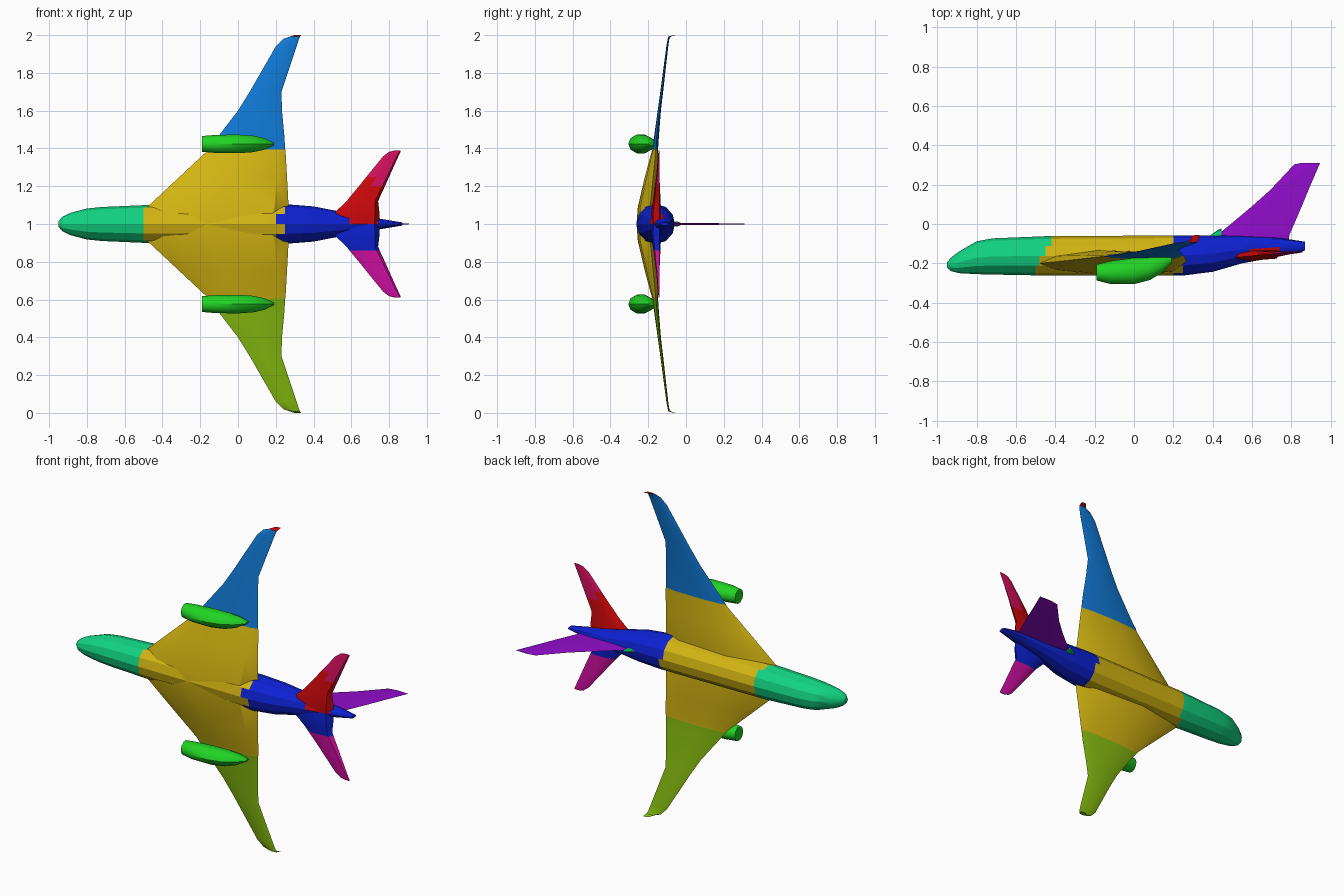
import bpy, bmesh, math


def lin(c):
    return c / 12.92 if c <= 0.04045 else ((c + 0.055) / 1.055) ** 2.4


PALETTE = {
    "teal": (0.07, 0.83, 0.51), "yellow": (0.83, 0.71, 0.07),
    "blue": (0.05, 0.13, 0.83), "sky_blue": (0.06, 0.47, 0.83),
    "olive": (0.53, 0.74, 0.06), "green": (0.13, 0.83, 0.14),
    "red": (0.80, 0.03, 0.04), "crimson": (0.82, 0.06, 0.36),
    "magenta": (0.83, 0.06, 0.64), "purple": (0.57, 0.05, 0.80),
}
MATS = {}
for key, rgb in PALETTE.items():
    MATS[key] = bpy.data.materials.new(key)
    MATS[key].diffuse_color = (*[lin(c) for c in rgb], 1)


def loft(name, rings, rule, names, caps=(True, True), angle=25):
    """Skin a list of equal-sized rings; rule(face centre) gives the colour name."""
    bm = bmesh.new()
    vs = [[bm.verts.new(p) for p in r] for r in rings]
    n = len(rings[0])
    for a, b in zip(vs, vs[1:]):
        for i in range(n):
            j = (i + 1) % n
            bm.faces.new((a[i], a[j], b[j], b[i]))
    if caps[0]:
        bm.faces.new(vs[0])
    if caps[1]:
        bm.faces.new(vs[-1])
    bmesh.ops.recalc_face_normals(bm, faces=bm.faces)
    for f in bm.faces:
        f.material_index = names.index(rule(f.calc_center_median()))
    me = bpy.data.meshes.new(name)
    bm.to_mesh(me)
    bm.free()
    for k in names:
        me.materials.append(MATS[k])
    ob = bpy.data.objects.new(name, me)
    bpy.context.collection.objects.link(ob)
    bpy.ops.object.select_all(action='DESELECT')
    ob.select_set(True)
    bpy.context.view_layer.objects.active = ob
    bpy.ops.object.shade_smooth_by_angle(angle=math.radians(angle))
    return ob


def lerp_table(rows, t):
    for a, b in zip(rows, rows[1:]):
        if t <= b[0]:
            k = (t - a[0]) / (b[0] - a[0])
            return [p + (q - p) * k for p, q in zip(a, b)]
    return rows[-1]


def oval(x, top, bot, half, zc, n=12):
    ym, ry = (top + bot) / 2, (top - bot) / 2
    return [(x, ym + ry * math.cos(2 * math.pi * i / n),
             zc + half * math.sin(2 * math.pi * i / n)) for i in range(n)]


# Fuselage: x, top, bottom, half width
BODY = [(-0.95, -0.195, -0.222, 0.015), (-0.93, -0.17, -0.24, 0.038),
        (-0.89, -0.14, -0.25, 0.058), (-0.80, -0.088, -0.255, 0.082),
        (-0.72, -0.073, -0.257, 0.09), (-0.45, -0.062, -0.262, 0.102),
        (0.25, -0.058, -0.262, 0.105), (0.40, -0.058, -0.243, 0.093),
        (0.55, -0.06, -0.20, 0.064), (0.74, -0.07, -0.165, 0.03),
        (0.87, -0.09, -0.135, 0.008)]
xs = sorted({r[0] for r in BODY} | {round(-0.52 + 0.02 * i, 2) for i in range(7)}
            | {round(0.14 + 0.03 * i, 2) for i in range(7)} | {0.59, 0.67})


def body_colour(c):
    if c.x < -0.46 + 0.5 * (c.y + 0.16):
        return "teal"
    if c.x < 0.22 + 0.035 * math.sin(60 * c.z + 25 * c.y):
        return "yellow"
    if 0.59 < c.x < 0.74 and c.z > 1.0 and c.y < -0.12:
        return "red"
    return "blue"


loft("fuselage", [oval(*lerp_table(BODY, x), 1.0) for x in xs], body_colour,
     ["teal", "yellow", "blue", "red"])


def aerofoil(s, d, le, te, yl, yt, yb, ye):
    """Wing section at span distance d on side s."""
    c = te - le
    pts = [(0, yl), (0.1, yl + 0.55 * (yt - yl)), (0.4, yt), (0.85, yt - 0.2 * (yt - ye)),
           (1, ye), (0.9, ye + 0.8 * (yb - ye)), (0.45, yb), (0.12, yl + 0.6 * (yb - yl))]
    return [(le + c * u, y, 1 + s * d) for u, y in pts]


# Wings: span, leading x, trailing x, then leading, top, bottom and trailing y
WING = [(0.0, -0.50, 0.24, -0.20, -0.14, -0.262, -0.19),
        (0.09, -0.48, 0.268, -0.20, -0.133, -0.255, -0.19),
        (0.24, -0.32, 0.26, -0.183, -0.14, -0.22, -0.175),
        (0.38, -0.17, 0.252, -0.166, -0.148, -0.183, -0.161),
        (0.395, -0.158, 0.25, -0.165, -0.148, -0.178, -0.16),
        (0.47, -0.10, 0.245, -0.158, -0.143, -0.168, -0.154),
        (0.60, 0.0, 0.233, -0.143, -0.133, -0.15, -0.14),
        (0.70, 0.062, 0.23, -0.13, -0.121, -0.136, -0.127),
        (0.94, 0.20, 0.31, -0.099, -0.094, -0.104, -0.098),
        (0.98, 0.24, 0.323, -0.093, -0.088, -0.097, -0.091),
        (0.992, 0.275, 0.328, -0.088, -0.08, -0.094, -0.084),
        (1.0, 0.30, 0.333, -0.06, -0.056, -0.062, -0.056)]

# Tailplanes: same columns
TAIL = [(0.0, 0.47, 0.75, -0.165, -0.13, -0.18, -0.14),
        (0.05, 0.50, 0.75, -0.17, -0.135, -0.185, -0.14),
        (0.12, 0.575, 0.742, -0.165, -0.138, -0.175, -0.14),
        (0.14, 0.59, 0.75, -0.163, -0.139, -0.172, -0.14),
        (0.20, 0.64, 0.778, -0.157, -0.14, -0.165, -0.14),
        (0.25, 0.68, 0.80, -0.153, -0.14, -0.158, -0.14),
        (0.36, 0.77, 0.85, -0.146, -0.139, -0.149, -0.141),
        (0.382, 0.80, 0.86, -0.143, -0.139, -0.146, -0.14),
        (0.388, 0.825, 0.86, -0.142, -0.139, -0.145, -0.14)]

# Engines: x, top, bottom, half width
POD = [(-0.19, -0.205, -0.287, 0.044), (-0.12, -0.188, -0.305, 0.05),
       (0.0, -0.172, -0.306, 0.052), (0.08, -0.165, -0.285, 0.046),
       (0.14, -0.162, -0.25, 0.032), (0.19, -0.165, -0.20, 0.006)]

for s, side in ((1, "upper"), (-1, "lower")):
    outer = "sky_blue" if s > 0 else "olive"
    tip = "red" if s > 0 else "olive"

    def wing_colour(c):
        d = abs(c.z - 1)
        return "yellow" if d < 0.395 else outer if d < 0.99 else tip

    loft(side + "_wing", [aerofoil(s, *r) for r in WING], wing_colour,
         ["yellow", outer, tip], (False, True), 30)

    def tail_colour(c):
        d = abs(c.z - 1)
        if s > 0:
            return "red" if d < (0.25 if c.x < 0.72 else 0.2) else "crimson"
        return "blue" if d < 0.14 else "magenta"

    loft(side + "_tailplane", [aerofoil(s, *r) for r in TAIL], tail_colour,
         ["red", "crimson"] if s > 0 else ["blue", "magenta"], (False, True), 30)

    loft(side + "_engine", [oval(*r, 1 + s * 0.424, 10) for r in POD],
         lambda c: "green", ["green"], angle=40)

# Fin: height, leading x, trailing x, half thickness
FIN = [(-0.10, 0.40, 0.785, 0.008), (-0.055, 0.425, 0.79, 0.007),
       (-0.01, 0.48, 0.81, 0.006), (0.09, 0.60, 0.853, 0.005),
       (0.17, 0.69, 0.886, 0.004), (0.303, 0.815, 0.943, 0.003),
       (0.31, 0.85, 0.946, 0.002)]
loft("fin", [[(a, y, 1), (a + 0.3 * (b - a), y, 1 + t), (b, y, 1),
              (a + 0.3 * (b - a), y, 1 - t)] for y, a, b, t in FIN],
     lambda c: "purple", ["purple"])

# Small fairing at the foot of the fin
loft("fin_fairing", [oval(0.39, -0.056, -0.07, 0.006, 1, 8),
                     oval(0.43, -0.028, -0.07, 0.014, 1, 8),
                     oval(0.445, -0.022, -0.07, 0.008, 1, 8)],
     lambda c: "teal", ["teal"], angle=40)
